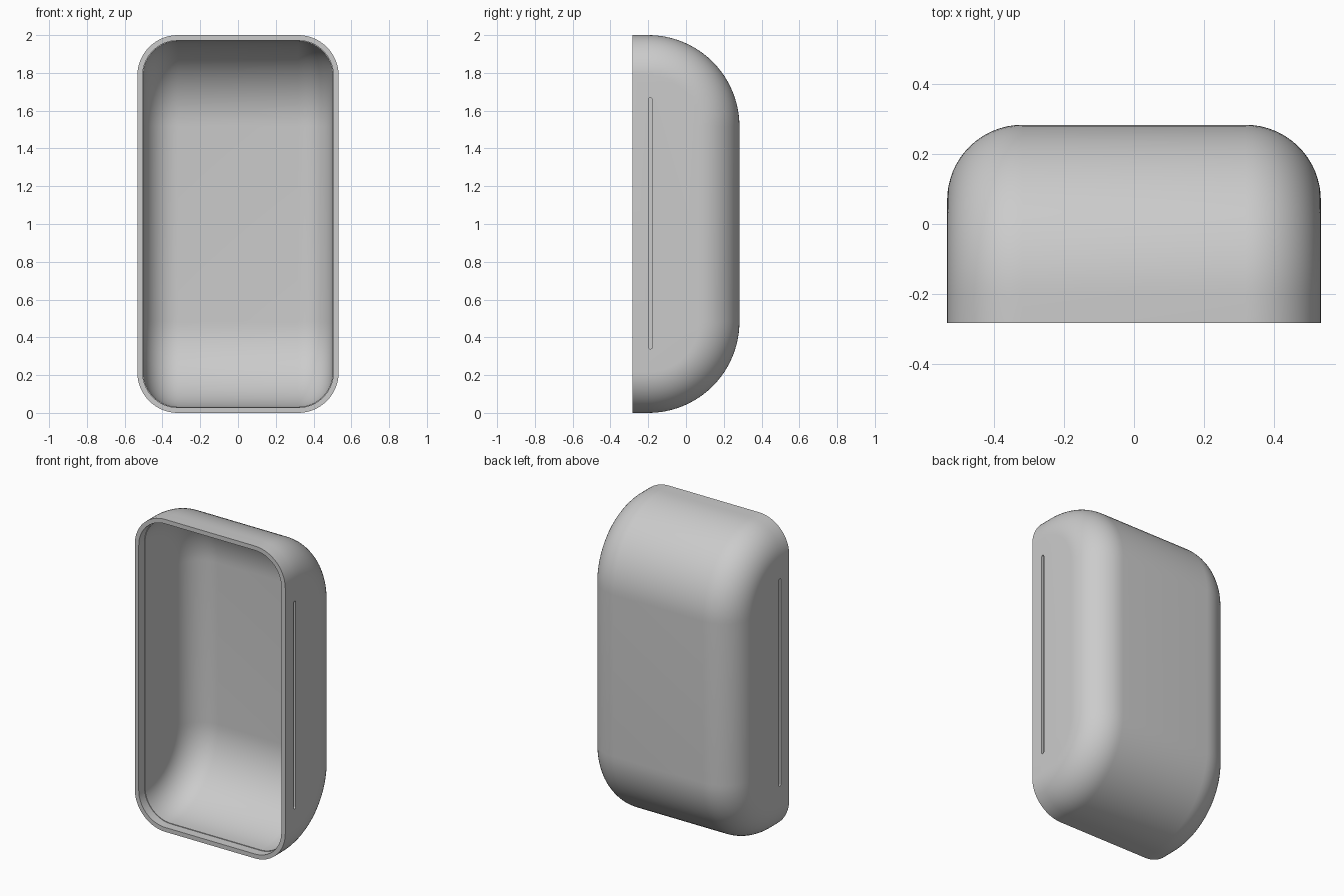
import bpy, bmesh, math
from mathutils import Matrix

if "Cube" in bpy.data.objects:
    bpy.data.objects.remove(bpy.data.objects["Cube"], do_unlink=True)

HALF_W, FRONT, BACK = 0.533, -0.283, 0.283
BACK_R, SIDE_R = 0.483, 0.215      # large back curve, side edge fillet
LIP_Y, LIP_T, WALL = -0.225, 0.028, 0.032
STEPS_SIDE, STEPS_BACK = 16, 24

grey = bpy.data.materials.new("light grey plastic")
grey.use_nodes = True
colour = (0.6, 0.6, 0.6, 1)
grey.diffuse_color = colour
grey.node_tree.nodes["Principled BSDF"].inputs["Base Color"].default_value = colour

bm = bmesh.new()


def sections(offset):
    """(x, inset) pairs across the width, following the side fillets."""
    r = SIDE_R - offset
    right = []
    for i in range(STEPS_SIDE + 1):
        a = math.pi / 2 * i / STEPS_SIDE
        right.append((HALF_W - SIDE_R + r * math.sin(a), offset + r * (1 - math.cos(a))))
    return [(-x, d) for x, d in reversed(right)] + right


def profile(x, inset, y_front):
    """Open side outline from the bottom front, round the back, to the top front."""
    r, cy = BACK_R - inset, BACK - BACK_R
    pts = [(y_front, inset)]
    for i in range(STEPS_BACK + 1):
        a = math.pi / 2 * i / STEPS_BACK
        pts.append((cy + r * math.sin(a), BACK_R - r * math.cos(a)))
    pts += [(y, 2 - z) for y, z in reversed(pts)]
    return [bm.verts.new((x, y, z)) for y, z in pts]


def shell(offset, y_front):
    """Skin the sections, close the flat sides, return the open front loop."""
    rows = [profile(x, d, y_front) for x, d in sections(offset)]
    for a, b in zip(rows, rows[1:]):
        for i in range(len(a) - 1):
            bm.faces.new((a[i], a[i + 1], b[i + 1], b[i]))
    bm.faces.new(rows[0])
    bm.faces.new(rows[-1])
    return [r[0] for r in rows] + [r[-1] for r in reversed(rows)]


def front_loop(offset, y):
    s = sections(offset)
    return ([bm.verts.new((x, y, d)) for x, d in s]
            + [bm.verts.new((x, y, 2 - d)) for x, d in reversed(s)])


# Outer skin, rim, shallow inner lip and cavity
loops = [shell(0, FRONT), front_loop(LIP_T, FRONT), front_loop(LIP_T, LIP_Y),
         shell(WALL, LIP_Y)]
for a, b in zip(loops, loops[1:]):
    for i in range(len(a)):
        j = (i + 1) % len(a)
        bm.faces.new((a[i], a[j], b[j], b[i]))
bmesh.ops.recalc_face_normals(bm, faces=bm.faces)
mesh = bpy.data.meshes.new("case_shell")
bm.to_mesh(mesh)
bm.free()
case = bpy.data.objects.new("case_shell", mesh)
bpy.context.collection.objects.link(case)
mesh.materials.append(grey)

# Narrow round-ended groove on each side
bpy.context.view_layer.objects.active = case
for side in (-1, 1):
    bm = bmesh.new()
    outline = []
    for end in (1, -1):
        for i in range(9):
            a = math.pi * i / 8 + (0 if end > 0 else math.pi)
            outline.append(bm.verts.new((side * (HALF_W - 0.015),
                                         -0.189 + 0.01 * math.cos(a),
                                         1.003 + end * 0.655 + 0.01 * math.sin(a))))
    face = bm.faces.new(outline)
    top = bmesh.ops.extrude_face_region(bm, geom=[face])["geom"]
    bmesh.ops.translate(bm, vec=(side * 0.05, 0, 0),
                        verts=[v for v in top if isinstance(v, bmesh.types.BMVert)])
    bmesh.ops.recalc_face_normals(bm, faces=bm.faces)
    cut_mesh = bpy.data.meshes.new("groove_cutter")
    bm.to_mesh(cut_mesh)
    bm.free()
    cut_mesh.materials.append(grey)
    cutter = bpy.data.objects.new("groove_cutter", cut_mesh)
    cutter.hide_render = True
    bpy.context.collection.objects.link(cutter)
    mod = case.modifiers.new("side_groove", 'BOOLEAN')
    mod.operation, mod.solver, mod.object = 'DIFFERENCE', 'EXACT', cutter
    bpy.ops.object.modifier_apply(modifier=mod.name)
    bpy.data.objects.remove(cutter, do_unlink=True)

bpy.ops.object.select_all(action='DESELECT')
case.select_set(True)
bpy.ops.object.shade_smooth_by_angle(angle=math.radians(30))
